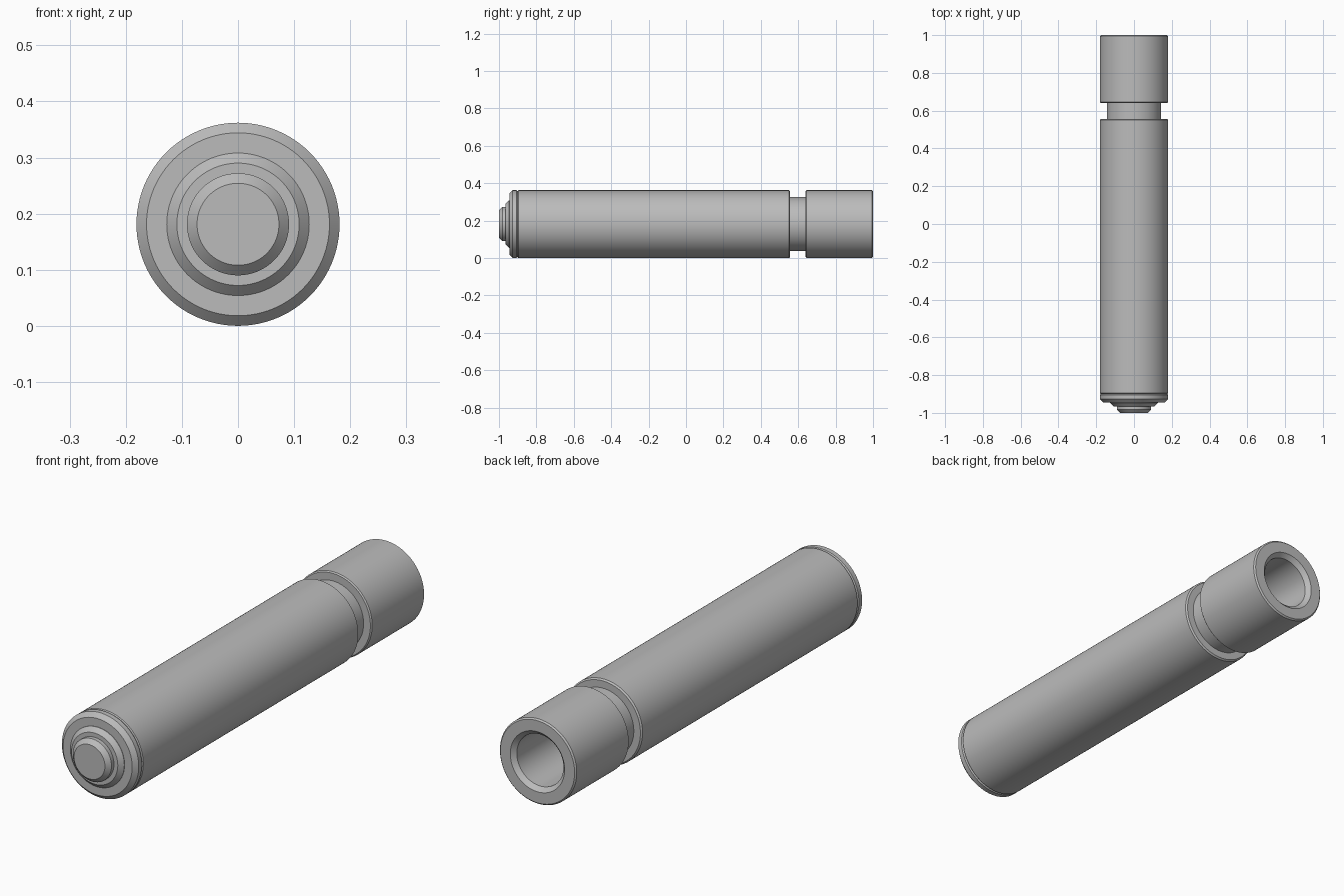
import bpy, bmesh, math
from mathutils import Matrix, Vector

cube = bpy.data.objects.get("Cube")
if cube:
    bpy.data.objects.remove(cube, do_unlink=True)

R = 0.181          # outer radius, also the height of the axis
SEGMENTS = 96

grey = bpy.data.materials.new("plain_grey")
grey.use_nodes = True
colour = (0.5, 0.5, 0.5, 1.0)
grey.diffuse_color = colour
grey.node_tree.nodes["Principled BSDF"].inputs["Base Color"].default_value = colour


def lathe(name, profile):
    """Spin (y, radius) points, running from axis to axis, about the long axis."""
    bm = bmesh.new()
    verts = [bm.verts.new((r, y, 0)) for y, r in profile]
    edges = [bm.edges.new(pair) for pair in zip(verts, verts[1:])]
    bmesh.ops.spin(bm, geom=verts + edges, cent=(0, 0, 0), axis=(0, 1, 0),
                   angle=math.tau, steps=SEGMENTS, use_merge=True)
    bmesh.ops.remove_doubles(bm, verts=bm.verts, dist=0.00001)
    bmesh.ops.recalc_face_normals(bm, faces=bm.faces)
    bmesh.ops.transform(bm, matrix=Matrix.Translation(Vector((0, 0, R))), verts=bm.verts)
    mesh = bpy.data.meshes.new(name)
    bm.to_mesh(mesh)
    bm.free()
    mesh.materials.append(grey)
    obj = bpy.data.objects.new(name, mesh)
    bpy.context.collection.objects.link(obj)
    bpy.ops.object.select_all(action='DESELECT')
    obj.select_set(True)
    bpy.context.view_layer.objects.active = obj
    bpy.ops.object.shade_smooth_by_angle(angle=math.radians(25))
    return obj


def rod(name, y0, y1, r, front=0.0, back=0.0):
    """Solid cylinder with a chamfer on either end."""
    points = [(y0, 0), (y0, r - front)]
    if front:
        points.append((y0 + front, r))
    if back:
        points.append((y1 - back, r))
    points += [(y1, r - back), (y1, 0)]
    return lathe(name, points)


# Stepped front end
rod("front_button", -1.0, -0.95, 0.091, front=0.018)
rod("front_step", -0.965, -0.93, 0.127, front=0.018)
rod("front_cap", -0.945, -0.898, R, front=0.018, back=0.008)

# Long barrel and the narrow neck behind it
rod("barrel", -0.9, 0.557, R, front=0.004, back=0.006)
rod("neck", 0.54, 0.65, 0.144)

# Rear collar with a chamfered blind bore
lathe("rear_collar", [
    (0.64, 0), (0.64, R - 0.005), (0.645, R), (0.994, R), (1.0, R - 0.006),
    (1.0, 0.128), (0.982, 0.11), (0.66, 0.11), (0.66, 0)])
